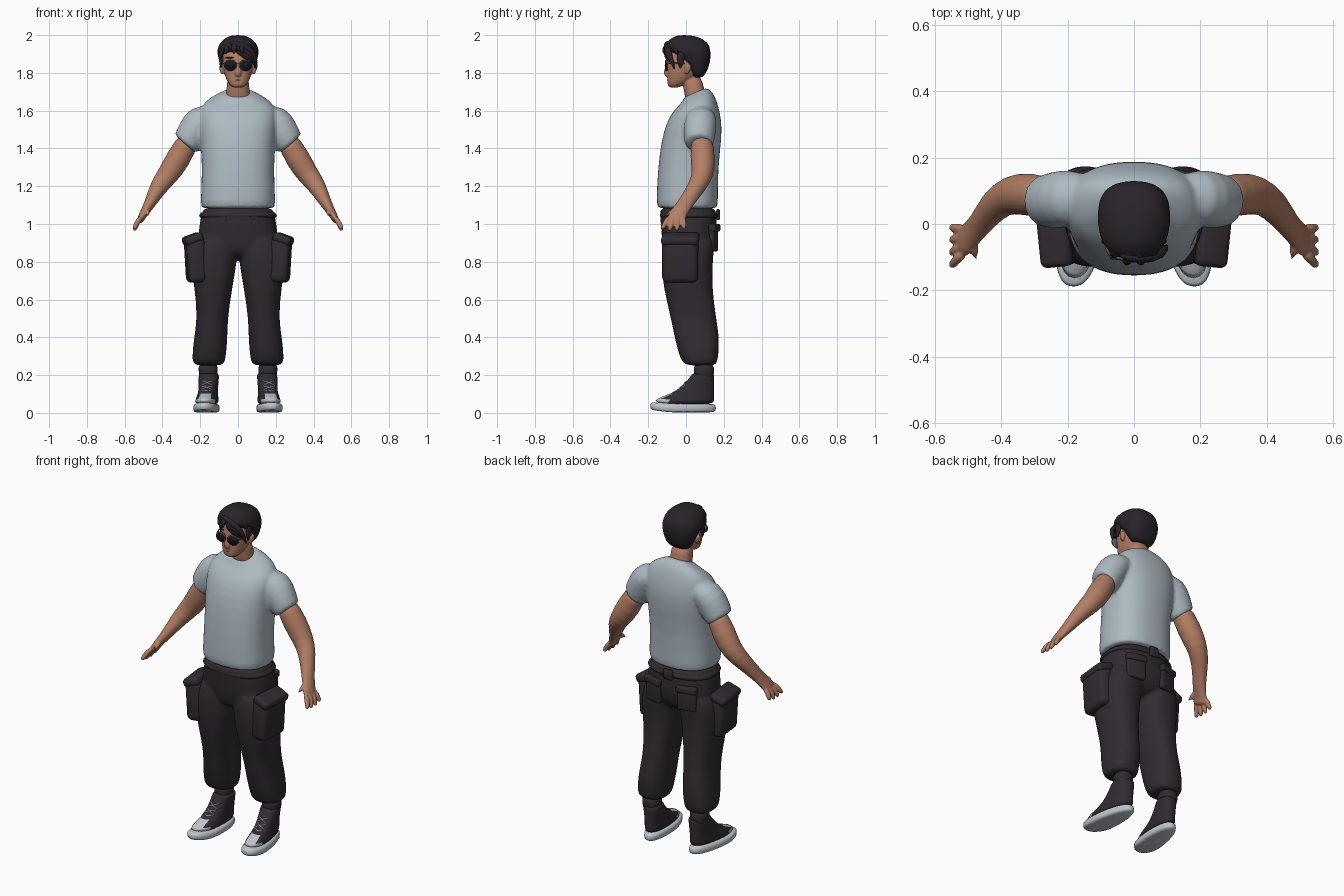
import bpy, bmesh, math, random
from mathutils import Vector, Matrix

random.seed(4)
if "Cube" in bpy.data.objects:
    bpy.data.objects.remove(bpy.data.objects["Cube"])


def material(name, red, green, blue):
    mat = bpy.data.materials.new(name)
    mat.use_nodes = True
    mat.diffuse_color = (red, green, blue, 1)
    mat.node_tree.nodes["Principled BSDF"].inputs["Base Color"].default_value = mat.diffuse_color
    mat.node_tree.nodes["Principled BSDF"].inputs["Roughness"].default_value = 0.8
    return mat


shirt = material("shirt grey", red=.42, green=.49, blue=.54)
cloth = material("trouser charcoal", red=.03, green=.024, blue=.03)
skin = material("skin", red=.45, green=.21, blue=.13)
hair = material("hair black", red=.022, green=.017, blue=.022)
rubber = material("shoe white", red=.52, green=.56, blue=.6)
lens = material("lens black", red=.01, green=.01, blue=.014)
metal = material("frame grey", red=.12, green=.12, blue=.13)
lip = material("lip brown", red=.24, green=.09, blue=.06)


def level(z, half, front, back, tilt=0, x=0, sides=24, power=2.4):
    """One level superellipse ring, given by its half width and its front and back."""
    ring = []
    for i in range(sides):
        angle = math.tau * i / sides
        u, v = (math.copysign(abs(w) ** (2 / power), w) for w in (math.cos(angle), math.sin(angle)))
        dy = v * (back - front) / 2
        ring.append(Vector((x + half * u, (front + back) / 2 + dy, z + tilt * dy)))
    return ring


def node(x, y, z, wide, deep=None):
    return Vector((x, y, z)), wide, deep or wide


def tube(*nodes, sides=12):
    """Elliptical rings square to a path; the deep axis lies along y, or z when the path runs along y."""
    points = [n[0] for n in nodes]
    rings = []
    for i, (point, wide, deep) in enumerate(nodes):
        along = (points[min(i + 1, len(points) - 1)] - points[max(i - 1, 0)]).normalized()
        ref = Vector((0, 0, 1)) if abs(along.y) > .85 else Vector((0, 1, 0))
        v = (ref - along * ref.dot(along)).normalized()
        u = along.cross(v)
        angles = [math.tau * k / sides for k in range(sides)]
        rings.append([point + u * math.cos(a) * wide + v * math.sin(a) * deep for a in angles])
    return rings


def finish(name, bm, mat, mirror):
    bmesh.ops.recalc_face_normals(bm, faces=bm.faces)
    mesh = bpy.data.meshes.new(name)
    bm.to_mesh(mesh)
    bm.free()
    mesh.materials.append(mat)
    obj = bpy.data.objects.new(name, mesh)
    bpy.context.collection.objects.link(obj)
    for face in mesh.polygons:
        face.use_smooth = True
    if mirror:
        obj.modifiers.new("Mirror", "MIRROR").use_mirror_merge = False
    return obj


def build(name, mat, *lofts, mirror=True, smooth=True, voxel=None):
    """Skin each stack of rings; with a voxel size, fuse the stacks into one surface."""
    bm = bmesh.new()
    for rings in lofts:
        loops = [[bm.verts.new(p) for p in ring] for ring in rings]
        for low, high in zip(loops, loops[1:]):
            for i in range(len(low)):
                bm.faces.new((low[i - 1], low[i], high[i], high[i - 1]))
        bm.faces.new(loops[0])
        bm.faces.new(loops[-1])
    obj = finish(name, bm, mat, mirror)
    if smooth:
        subdivide = obj.modifiers.new("Subdivide", "SUBSURF")
        subdivide.levels = subdivide.render_levels = 1
    if voxel:
        fuse = obj.modifiers.new("Fuse", "REMESH")
        fuse.mode, fuse.voxel_size, fuse.use_smooth_shade = "VOXEL", voxel, True
        obj.modifiers.new("Relax", "SMOOTH").iterations = 4
    return obj


def box(name, mat, place, size, lean=0, turn=0, bevel=.01, mirror=True):
    bm = bmesh.new()
    bmesh.ops.create_cube(bm, size=1)
    spin = Matrix.Rotation(turn, 4, "Z") @ Matrix.Rotation(lean, 4, "Y")
    bm.transform(Matrix.Translation(place) @ spin @ Matrix.Diagonal((*size, 1)))
    obj = finish(name, bm, mat, mirror)
    rounding = obj.modifiers.new("Bevel", "BEVEL")
    rounding.width, rounding.segments = bevel, 3


# Shirt: torso and sleeves fused
torso = [level(z=1.08, half=.2, front=-.15, back=.17), level(z=1.09, half=.2, front=-.16, back=.17),
         level(z=1.3, half=.19, front=-.15, back=.17), level(z=1.45, half=.2, front=-.13, back=.19),
         level(z=1.55, half=.21, front=-.1, back=.19), level(z=1.62, half=.2, front=-.06, back=.17, tilt=.1),
         level(z=1.66, half=.16, front=-.03, back=.15, tilt=.3),
         level(z=1.69, half=.09, front=-.01, back=.12, tilt=.4),
         level(z=1.7, half=.07, front=-.01, back=.11, tilt=.4)]
sleeve = tube(node(x=.12, y=.08, z=1.58, wide=.05, deep=.07), node(x=.2, y=.08, z=1.56, wide=.09),
              node(x=.24, y=.07, z=1.48, wide=.09), node(x=.27, y=.07, z=1.43, wide=.08),
              node(x=.28, y=.07, z=1.42, wide=.08))
build("shirt", shirt, torso, sleeve, voxel=.01)

# Arms with palm, thumb and fingers
arm = tube(node(x=.24, y=.08, z=1.48, wide=.06), node(x=.32, y=.09, z=1.34, wide=.07),
           node(x=.37, y=.09, z=1.26, wide=.06), node(x=.42, y=.06, z=1.2, wide=.05),
           node(x=.47, y=-.01, z=1.1, wide=.03, deep=.04), node(x=.51, y=-.05, z=1.04, wide=.02, deep=.05),
           node(x=.52, y=-.06, z=1.01, wide=.02, deep=.05))
thumb = tube(node(x=.49, y=-.03, z=1.08, wide=.02), node(x=.48, y=-.09, z=1.06, wide=.016),
             node(x=.47, y=-.12, z=1.03, wide=.012))
fingers = []
for k in range(4):
    base, tip, low = .025 * k - .09, .04 * k - .13, .97 - .01 * (k in (1, 2))
    fingers.append(tube(node(x=.51, y=base, z=1.04, wide=.015), node(x=.54, y=(base + tip) / 2, z=1, wide=.015),
                        node(x=.55, y=tip, z=low, wide=.012)))
build("arms", skin, arm, thumb, *fingers, voxel=.005)

# Head, neck, nose and ears
skull = [level(z=1.72, half=.03, front=-.09, back=-.04), level(z=1.74, half=.05, front=-.1, back=0),
         level(z=1.78, half=.07, front=-.1, back=.06), level(z=1.83, half=.08, front=-.1, back=.09),
         level(z=1.9, half=.09, front=-.1, back=.1), level(z=1.96, half=.06, front=-.06, back=.08),
         level(z=1.98, half=.03, front=-.03, back=.05)]
neck = [level(z=1.63, half=.07, front=0, back=.11), level(z=1.7, half=.06, front=-.01, back=.1),
        level(z=1.8, half=.06, front=-.03, back=.08)]
nose = tube(node(x=0, y=-.09, z=1.86, wide=.01), node(x=0, y=-.11, z=1.8, wide=.02, deep=.014),
            node(x=0, y=-.1, z=1.78, wide=.014, deep=.01))
ear = tube(node(x=.08, y=0, z=1.79, wide=.01), node(x=.09, y=.01, z=1.82, wide=.01, deep=.02),
           node(x=.09, y=.01, z=1.85, wide=.01, deep=.02))
build("head", skin, skull, neck, nose, ear, voxel=.005)
build("mouth", lip, tube(node(x=0, y=-.1, z=1.763, wide=.004), node(x=.025, y=-.09, z=1.762, wide=.004)))
build("eyebrows", hair, tube(node(x=.02, y=-.1, z=1.88, wide=.005), node(x=.07, y=-.08, z=1.88, wide=.004)))

# Hair: cap, crown tufts, swept fringe and sideburns
cap = [level(z=1.77, half=.06, front=.04, back=.08), level(z=1.8, half=.08, front=.02, back=.11),
       level(z=1.86, half=.1, front=-.02, back=.13), level(z=1.9, half=.11, front=-.06, back=.13),
       level(z=1.92, half=.11, front=-.11, back=.13), level(z=1.96, half=.1, front=-.11, back=.12),
       level(z=1.99, half=.06, front=-.07, back=.07), level(z=2, half=.03, front=-.04, back=.02)]
locks = []
tufts = 14
for k in range(tufts):
    c, s = math.cos(math.tau * k / tufts), math.sin(math.tau * k / tufts)
    end = 1.9 - random.uniform(0, .03) * (s > -.5)
    locks.append(tube(node(x=.02 * c, y=.03 * s, z=1.98, wide=.016), node(x=.07 * c, y=.09 * s, z=1.97, wide=.02),
                      node(x=.1 * c, y=.12 * s, z=1.92, wide=.018), node(x=.1 * c, y=.12 * s, z=end, wide=.004),
                      sides=6))
for drop in (0, .02, .04):
    locks.append(tube(node(x=-.05 + drop, y=-.09, z=1.96 - drop, wide=.014),
                      node(x=.02, y=-.11, z=1.95 - drop, wide=.024, deep=.018),
                      node(x=.09 - drop / 2, y=-.09, z=1.91 - drop, wide=.02),
                      node(x=.1 - drop / 2, y=-.06, z=1.81 + drop, wide=.004), sides=6))
for side in (1, -1):
    locks.append(tube(node(x=side * .09, y=-.02, z=1.92, wide=.02, deep=.03),
                      node(x=side * .09, y=-.03, z=1.87, wide=.014, deep=.026),
                      node(x=side * .09, y=-.03, z=1.82, wide=.004), sides=6))
build("hair", hair, cap, *locks, mirror=False)

# Sunglasses
build("frames", metal, tube(node(x=.039, y=-.1, z=1.84, wide=.035, deep=.03),
                            node(x=.04, y=-.106, z=1.84, wide=.035, deep=.03), sides=20), smooth=False)
build("lenses", lens, tube(node(x=.04, y=-.1, z=1.84, wide=.032, deep=.027),
                           node(x=.041, y=-.109, z=1.84, wide=.032, deep=.027), sides=20), smooth=False)
temple = tube(node(x=.07, y=-.1, z=1.85, wide=.004), node(x=.09, y=-.06, z=1.85, wide=.004),
              node(x=.095, y=0, z=1.85, wide=.004))
bridge = tube(node(x=0, y=-.11, z=1.85, wide=.003), node(x=.02, y=-.11, z=1.85, wide=.003))
build("temples_and_bridge", metal, temple, bridge)

# Trousers: hips and baggy gathered legs fused
hips = [level(z=1.09, half=.19, front=-.14, back=.16), level(z=1.07, half=.19, front=-.14, back=.16),
        level(z=.93, half=.22, front=-.13, back=.17), level(z=.86, half=.2, front=-.12, back=.15),
        level(z=.81, half=.12, front=-.08, back=.1)]
leg = [level(z=.96, half=.1, front=-.12, back=.15, x=.11), level(z=.87, half=.12, front=-.13, back=.15, x=.12),
       level(z=.77, half=.12, front=-.13, back=.14, x=.13), level(z=.66, half=.1, front=-.12, back=.14, x=.13),
       level(z=.5, half=.08, front=-.08, back=.16, x=.135), level(z=.39, half=.09, front=-.06, back=.18, x=.145),
       level(z=.28, half=.09, front=-.03, back=.17, x=.155), level(z=.26, half=.08, front=-.01, back=.16, x=.155),
       level(z=.25, half=.06, front=.02, back=.15, x=.155)]
build("trousers", cloth, hips, leg, voxel=.01)
build("waistband", cloth, [level(z=1.03, half=.21, front=-.14, back=.17), level(z=1.04, half=.21, front=-.14, back=.17),
                           level(z=1.08, half=.196, front=-.14, back=.166)], mirror=False)
box("back_belt_loop", cloth, place=(0, .17, 1.05), size=(.06, .02, .06), mirror=False)

# Cargo pockets and back pockets with flaps
box("cargo_pockets", cloth, place=(.225, -.03, .81), size=(.1, .19, .24), lean=.06, turn=-.1, bevel=.03)
box("cargo_flaps", cloth, place=(.24, -.03, .92), size=(.1, .2, .05), lean=.35, turn=-.1, bevel=.02)
box("back_pockets", cloth, place=(.11, .145, .92), size=(.11, .03, .13), turn=-.25)
box("back_pocket_flaps", cloth, place=(.11, .15, .98), size=(.12, .04, .04), turn=-.25)

# Shoes: sole, canvas upper with toe cap, crossed laces and sock
ankle = .158
sole = build("shoe_soles", rubber, [
    level(z=0, half=.06, front=-.18, back=.15, x=ankle), level(z=.01, half=.07, front=-.19, back=.16, x=ankle),
    level(z=.04, half=.07, front=-.19, back=.16, x=ankle), level(z=.05, half=.06, front=-.18, back=.15, x=ankle)])
upper = build("shoe_uppers", cloth, [
    level(z=.04, half=.06, front=-.18, back=.15, x=ankle), level(z=.07, half=.06, front=-.16, back=.15, x=ankle),
    level(z=.1, half=.05, front=-.08, back=.15, x=ankle), level(z=.14, half=.05, front=-.02, back=.15, x=ankle),
    level(z=.2, half=.055, front=.03, back=.15, x=ankle), level(z=.21, half=.05, front=.03, back=.15, x=ankle)])
upper.data.materials.append(rubber)
for face in upper.data.polygons:
    face.material_index = int(face.center.y < -.11)


def instep(k, x, lift):
    return node(x=ankle + x, y=.025 * k - .1 + abs(x) / 2, z=.09 + .008 * k + .003 * k * k + lift, wide=.004)


strands = [tube(instep(k, -side, 0), instep(k + .5, 0, .008), instep(k + 1, side, 0), sides=6)
           for k in range(4) for side in (.035, -.035)]
laces = build("shoe_laces", rubber, *strands)
# Turn the toes outward, narrow the heels and lift the toe tips
for part in (sole, upper, laces):
    for vert in part.data.vertices:
        heel = max(0, vert.co.y + .05) if vert.co.z < .06 else 0
        vert.co.x = ankle + (vert.co.x - ankle) * (1 - heel) - (vert.co.y - .05) / 10
        vert.co.z += max(0, -vert.co.y - .1) / 8
build("socks", cloth, [level(z=.17, half=.045, front=.05, back=.14, x=ankle),
                       level(z=.21, half=.05, front=.04, back=.15, x=ankle),
                       level(z=.27, half=.055, front=.04, back=.15, x=ankle)])
